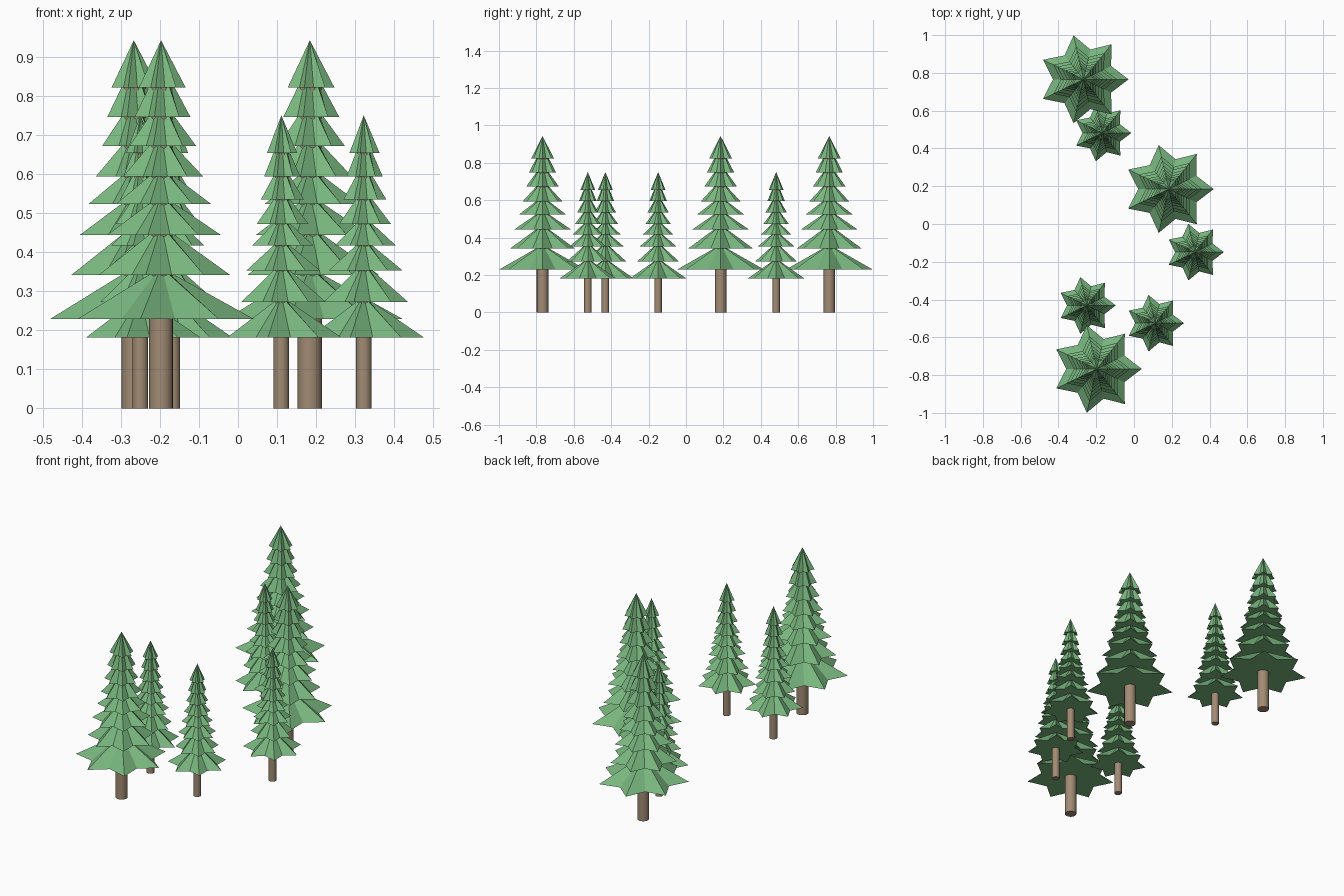
import bpy, bmesh, math

if "Cube" in bpy.data.objects:
    bpy.data.objects.remove(bpy.data.objects["Cube"])


def material(name, color):
    m = bpy.data.materials.new(name)
    m.diffuse_color = (*color, 1)
    m.use_nodes = True
    m.node_tree.nodes["Principled BSDF"].inputs["Base Color"].default_value = m.diffuse_color
    return m


GREEN = material("needle green", (0.19, 0.47, 0.21))
BROWN = material("bark brown", (0.36, 0.26, 0.175))

POINTS = 7
TRUNK_R = 0.031
APEX = 0.943
# Tiers of the tall tree: (height of lower rim, radius of star tips)
TIERS = [(0.229, 0.238), (0.342, 0.177), (0.444, 0.154), (0.524, 0.128),
         (0.594, 0.108), (0.672, 0.090), (0.747, 0.075), (0.822, 0.063)]


def finish(bm, name, mat, loc, scale):
    bmesh.ops.recalc_face_normals(bm, faces=bm.faces)
    me = bpy.data.meshes.new(name)
    bm.to_mesh(me)
    bm.free()
    me.materials.append(mat)
    ob = bpy.data.objects.new(name, me)
    ob.location = loc
    ob.scale = scale
    bpy.context.collection.objects.link(ob)
    return ob


def star_ring(bm, tip, notch, z):
    ring = []
    for i in range(POINTS * 2):
        a = math.pi * i / POINTS
        r = notch if i % 2 else tip
        ring.append(bm.verts.new((r * math.cos(a), r * math.sin(a), z)))
    return ring


def foliage(name, loc, scale):
    bm = bmesh.new()
    n = POINTS * 2
    for k, (z, r) in enumerate(TIERS):
        low = star_ring(bm, r, r * 0.68, z)
        bm.faces.new(low)
        if k == len(TIERS) - 1:
            # pointed cap
            top = bm.verts.new((0, 0, APEX))
            for i in range(n):
                bm.faces.new((low[i], low[(i + 1) % n], top))
        else:
            # skirt narrowing to the trunk beneath the next tier
            high = star_ring(bm, 0.035, 0.027, TIERS[k + 1][0])
            bm.faces.new(high)
            for i in range(n):
                j = (i + 1) % n
                bm.faces.new((low[i], low[j], high[j], high[i]))
    finish(bm, name, GREEN, loc, scale)


def trunk(name, loc, scale):
    bm = bmesh.new()
    top = 0.83
    bmesh.ops.create_cone(bm, cap_ends=True, segments=16, radius1=TRUNK_R,
                          radius2=TRUNK_R, depth=top)
    bmesh.ops.translate(bm, verts=bm.verts, vec=(0, 0, top / 2))
    ob = finish(bm, name, BROWN, loc, scale)
    bpy.ops.object.select_all(action='DESELECT')
    ob.select_set(True)
    bpy.context.view_layer.objects.active = ob
    bpy.ops.object.shade_smooth_by_angle(angle=math.radians(40))


TALL = [(-0.267, 0.766), (-0.197, -0.767), (0.184, 0.185)]
SHORT = [(-0.168, 0.482), (0.322, -0.149), (-0.25, -0.431), (0.111, -0.525)]

for kind, spots, scale in (("tall", TALL, (1, 1, 1)),
                           ("short", SHORT, (0.645, 0.645, 0.796))):
    for i, (x, y) in enumerate(spots, 1):
        trunk(f"{kind}_trunk_{i}", (x, y, 0), scale)
        foliage(f"{kind}_foliage_{i}", (x, y, 0), scale)
